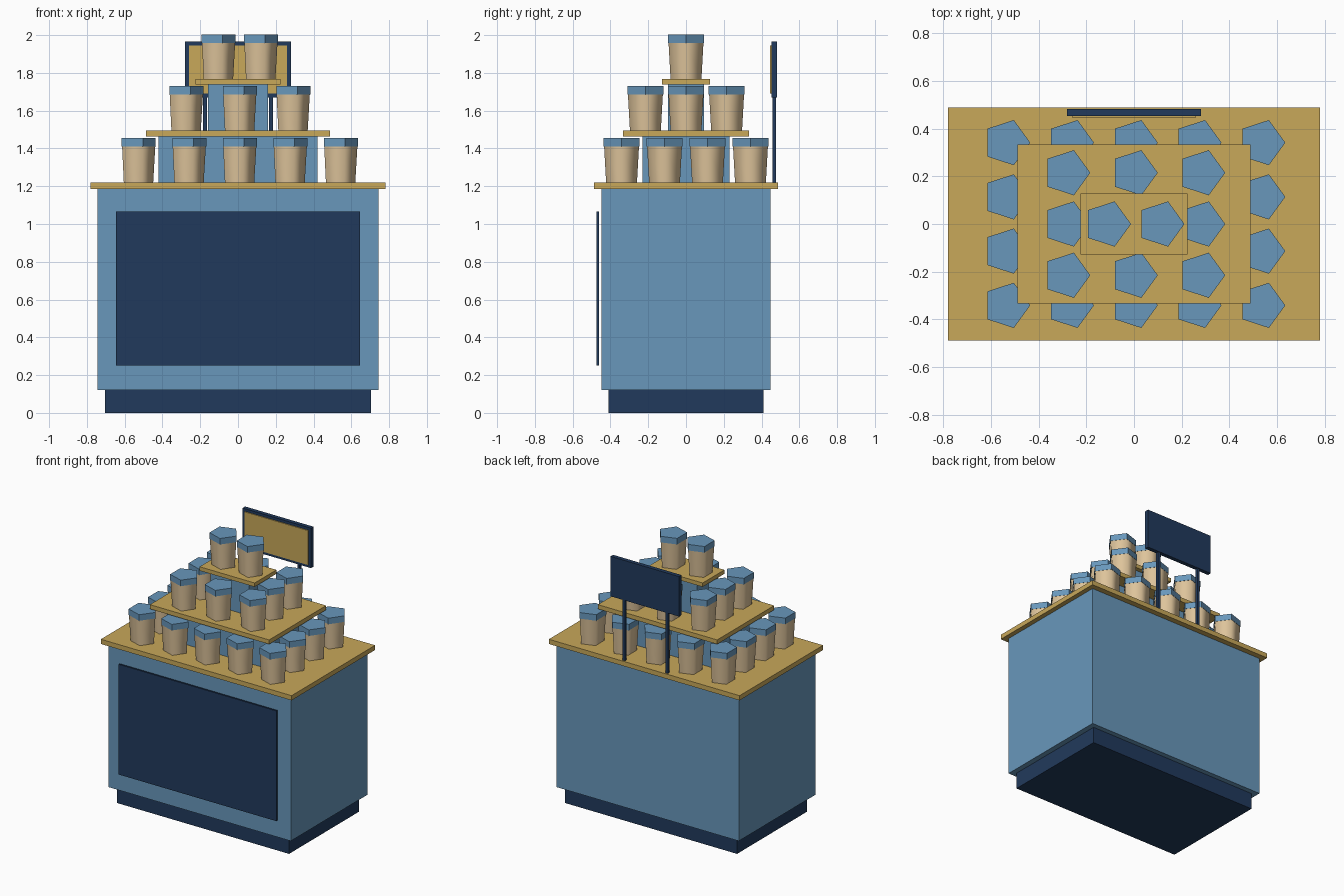
import bpy
import math

default_cube = bpy.data.objects.get("Cube")
if default_cube:
    bpy.data.objects.remove(default_cube, do_unlink=True)


def material(name, srgb):
    """Flat material from display values of 0-255."""
    linear = [((c / 255 + 0.055) / 1.055) ** 2.4 for c in srgb]
    mat = bpy.data.materials.new(name)
    mat.use_nodes = True
    mat.diffuse_color = (*linear, 1)
    mat.node_tree.nodes["Principled BSDF"].inputs["Base Color"].default_value = (*linear, 1)
    return mat


BLUE = material("soft blue", (104, 151, 187))
NAVY = material("navy", (33, 58, 92))
GOLD = material("golden wood", (200, 168, 90))
TAN = material("tan", (222, 196, 155))


def box(name, mat, x, y, z):
    """Box given by its (low, high) extent on each axis."""
    spans = (x, y, z)
    bpy.ops.mesh.primitive_cube_add(size=1, location=[(a + b) / 2 for a, b in spans])
    obj = bpy.context.object
    obj.name = name
    obj.scale = [b - a for a, b in spans]
    bpy.ops.object.transform_apply(location=False, rotation=False, scale=True)
    obj.data.materials.append(mat)
    return obj


def slab(name, mat, half_x, half_y, low, high):
    return box(name, mat, (-half_x, half_x), (-half_y, half_y), (low, high))


def prism(name, mat, bottom_radius, top_radius, x, y, low, high):
    """Five-sided cup with a corner pointing to +x."""
    bpy.ops.mesh.primitive_cone_add(
        vertices=5, radius1=bottom_radius, radius2=top_radius, depth=high - low,
        location=(x, y, (low + high) / 2))
    obj = bpy.context.object
    obj.name = name
    # turn the mesh so that one corner lies on +x
    v = obj.data.vertices[0].co
    obj.rotation_euler.z = -math.atan2(v.y, v.x)
    bpy.ops.object.transform_apply(location=False, rotation=True, scale=False)
    obj.data.materials.append(mat)
    return obj


def jar(x, y, z):
    body = prism("jar_body", TAN, 0.086, 0.097, x, y, z, z + 0.19)
    for face in body.data.polygons:
        face.use_smooth = abs(face.normal.z) < 0.5
    body.data.set_sharp_from_angle(angle=math.radians(80))
    prism("jar_lid", BLUE, 0.0995, 0.0995, x, y, z + 0.19, z + 0.235)


def jar_ring(columns, rows, step_x, step_y, z):
    """Jars around the edge of a shelf, leaving its middle free."""
    for i in range(columns):
        for j in range(rows):
            if i in (0, columns - 1) or j in (0, rows - 1):
                jar((i - (columns - 1) / 2) * step_x, (j - (rows - 1) / 2) * step_y, z)


# Counter
slab("plinth", NAVY, 0.705, 0.41, 0, 0.12)
slab("counter_body", BLUE, 0.745, 0.447, 0.12, 1.185)
box("front_panel", NAVY, (-0.645, 0.645), (-0.473, -0.46), (0.25, 1.065))
slab("counter_top", GOLD, 0.78, 0.488, 1.185, 1.22)

# Stepped display
slab("lower_riser", BLUE, 0.42, 0.23, 1.22, 1.463)
slab("middle_shelf", GOLD, 0.488, 0.333, 1.463, 1.495)
slab("upper_riser", BLUE, 0.158, 0.095, 1.495, 1.738)
slab("top_shelf", GOLD, 0.225, 0.127, 1.738, 1.767)

# Jars
jar_ring(5, 4, 0.2675, 0.2275, 1.22)
jar_ring(3, 3, 0.283, 0.215, 1.495)
jar_ring(2, 1, 0.224, 0, 1.767)

# Sign
for side, x in (("left", 0.175), ("right", -0.175)):
    box(side + "_sign_post", NAVY, (x - 0.01, x + 0.01), (0.457, 0.477), (1.22, 1.69))
box("sign_board", NAVY, (-0.28, 0.28), (0.453, 0.483), (1.67, 1.965))
box("sign_face", GOLD, (-0.26, 0.26), (0.446, 0.453), (1.69, 1.945))
